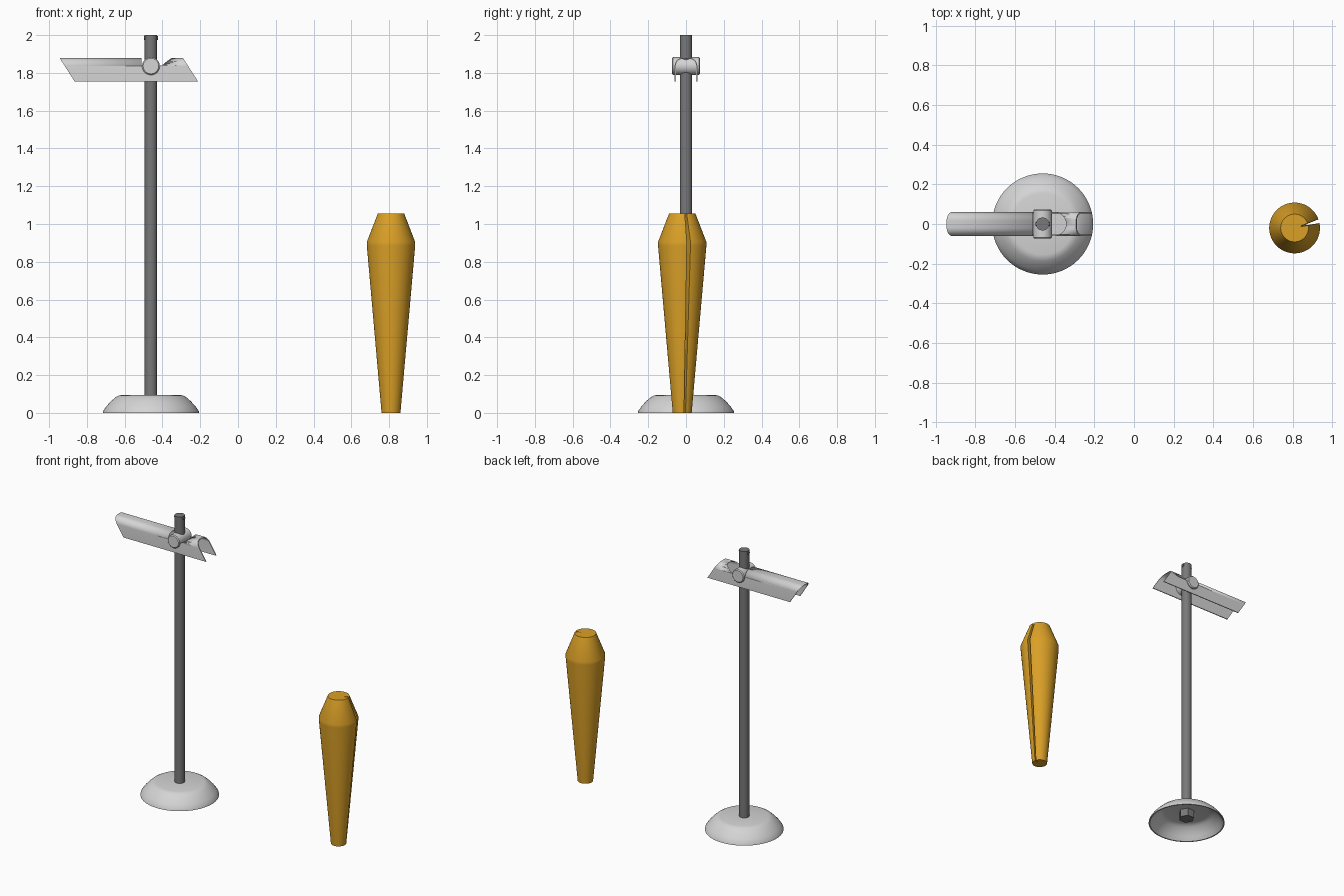
import bpy, bmesh, math
from mathutils import Matrix

if "Cube" in bpy.data.objects:
    bpy.data.objects.remove(bpy.data.objects["Cube"])

PX = -0.461  # pole axis x


def mat(name, rgb):
    m = bpy.data.materials.new(name)
    m.diffuse_color = (*rgb, 1)
    m.use_nodes = True
    m.node_tree.nodes["Principled BSDF"].inputs["Base Color"].default_value = m.diffuse_color
    return m


LIGHT = mat("light_grey", (0.66, 0.66, 0.66))
DARK = mat("dark_grey", (0.19, 0.19, 0.19))
GOLD = mat("golden_canvas", (0.70, 0.35, 0.02))


def make(name, bm, material, angle=35):
    bmesh.ops.recalc_face_normals(bm, faces=bm.faces)
    me = bpy.data.meshes.new(name)
    bm.to_mesh(me)
    bm.free()
    me.materials.append(material)
    ob = bpy.data.objects.new(name, me)
    bpy.context.collection.objects.link(ob)
    bpy.context.view_layer.objects.active = ob
    ob.select_set(True)
    bpy.ops.object.shade_smooth_by_angle(angle=math.radians(angle))
    ob.select_set(False)
    return ob


def loft(rings, cap=True, closed=False):
    """Skin a list of equal-length point loops."""
    bm = bmesh.new()
    vs = [[bm.verts.new(p) for p in r] for r in rings]
    n = len(vs[0])
    pairs = list(zip(vs, vs[1:])) + ([(vs[-1], vs[0])] if closed else [])
    for a, b in pairs:
        for i in range(n):
            j = (i + 1) % n
            bm.faces.new((a[i], a[j], b[j], b[i]))
    if cap:
        bm.faces.new(vs[0])
        bm.faces.new(vs[-1])
    return bm


def circle(x, y, z, r, n=48):
    return [(x + r * math.cos(2 * math.pi * i / n),
             y + r * math.sin(2 * math.pi * i / n), z) for i in range(n)]


def lathe(profile, n=48, **kw):
    return loft([circle(PX, 0, z, r, n) for r, z in profile], **kw)


# Hollow dome base: outer skin then inner skin
outer = [(0.255, 0), (0.253, 0.01), (0.235, 0.036), (0.212, 0.061),
         (0.188, 0.082), (0.172, 0.091), (0.155, 0.095), (0.02, 0.095)]
inner = [(max(r - 0.008, 0.02), max(z - 0.008, 0)) for r, z in reversed(outer)]
make("base", lathe(outer + inner, 64, cap=False, closed=True), LIGHT)

# Pole and the nut under the base
make("pole", lathe([(0.033, 0.04), (0.033, 2.0)], 32), DARK)
make("base_nut", lathe([(0.052, 0.032), (0.052, 0.087)], 6), DARK)


def rod(name, axis, half, r, z, material, bevel=0.0):
    prof = [(r - bevel, -half), (r, -half + bevel), (r, half - bevel), (r - bevel, half)] \
        if bevel else [(r, -half), (r, half)]
    bm = loft([circle(0, 0, h, rr) for rr, h in prof])
    bm.transform(Matrix.Translation((PX, 0, z)) @ Matrix.Rotation(math.pi / 2, 4, axis))
    return make(name, bm, material)


rod("pivot", 'X', 0.074, 0.047, 1.836, LIGHT, 0.006)
rod("top_pin", 'Y', 0.037, 0.010, 1.984, DARK)


# Arm: upside-down U channel with slanted ends
def arch(w, top, r, bottom=1.754, n=10):
    pts = [(-w, bottom)]
    for i in range(n + 1):
        a = math.pi - math.pi / 2 * i / n
        pts.append((-w + r + r * math.cos(a), top - r + r * math.sin(a)))
    return pts + [(-y, z) for y, z in reversed(pts)]


section = arch(0.060, 1.88, 0.043) + arch(0.054, 1.874, 0.037)[::-1]


def slanted(x_top):
    return [(x_top + (1.88 - z) * 0.64, y, z) for y, z in section]


arm = make("arm", loft([slanted(-0.945), slanted(-0.292)]), LIGHT)

# Slot in the top of the arm, rounded at its right end
plan = [(-0.51, 0.0605), (-0.51, -0.0605)]
for i in range(25):
    a = -math.pi / 2 + math.pi * i / 24
    plan.append((-0.41 + 0.068 * math.cos(a), 0.0605 * math.sin(a)))
cutter = make("slot_cutter", loft([[(x, y, z) for x, y in plan] for z in (1.838, 1.95)]), LIGHT)
cutter.hide_render = True
cutter.hide_viewport = True
mod = arm.modifiers.new("slot", 'BOOLEAN')
mod.operation = 'DIFFERENCE'
mod.solver = 'EXACT'
mod.object = cutter


# Folded canopy: tapered body with a narrow lengthwise slit
def slit_ring(r, z, n=60):
    a0, a1 = math.radians(20), math.radians(371)
    pts = [(r, a0 + (a1 - a0) * i / n) for i in range(n + 1)]
    pts += [(r * 0.48, math.radians(13)), (r * 0.48, math.radians(18))]
    return [(0.81 + q * math.cos(a), -0.02 + q * math.sin(a), z) for q, a in pts]


make("folded_canopy", loft([slit_ring(0.05, 0), slit_ring(0.128, 0.885),
                            slit_ring(0.128, 0.905), slit_ring(0.07, 1.055)]), GOLD, 25)
